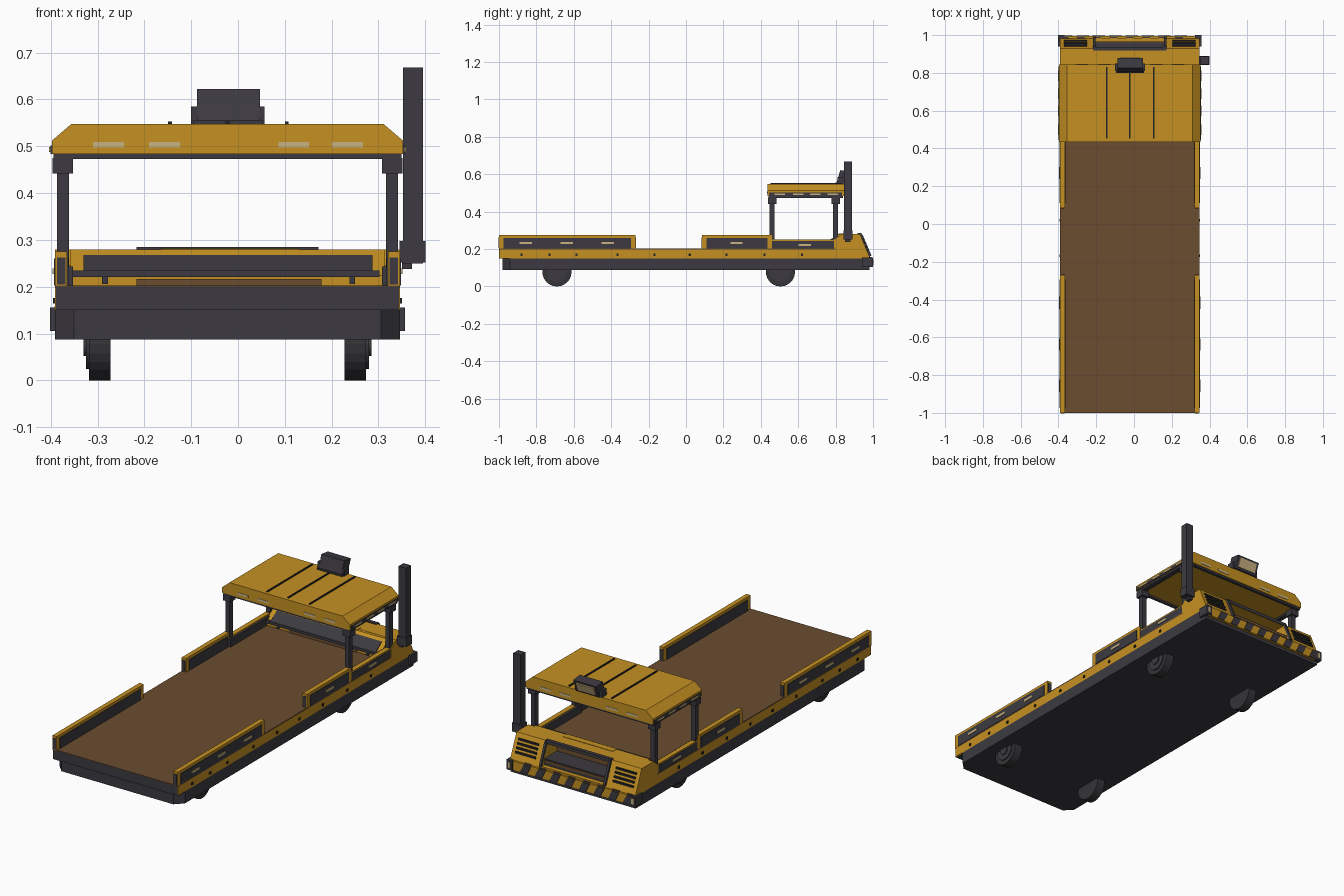
import bpy, bmesh, math
from mathutils import Matrix

if "Cube" in bpy.data.objects:
    bpy.data.objects.remove(bpy.data.objects["Cube"])

CX = -0.0225   # body centre line


def mat(name, rgb):
    m = bpy.data.materials.new(name)
    m.diffuse_color = (*rgb, 1)
    m.use_nodes = True
    m.node_tree.nodes["Principled BSDF"].inputs["Base Color"].default_value = m.diffuse_color
    return m


YELLOW = mat("yellow_paint", (0.56, 0.28, 0.016))
DARK = mat("dark_metal", (0.045, 0.042, 0.052))
BROWN = mat("brown_deck", (0.145, 0.073, 0.028))
BEIGE = mat("beige_reflector", (0.58, 0.45, 0.22))
BLACK = mat("black_slot", (0.018, 0.018, 0.02))
TYRE = mat("tyre_rubber", (0.035, 0.034, 0.039))


def finish(name, bm, m):
    bmesh.ops.recalc_face_normals(bm, faces=bm.faces)
    me = bpy.data.meshes.new(name)
    bm.to_mesh(me)
    bm.free()
    me.materials.append(m)
    ob = bpy.data.objects.new(name, me)
    bpy.context.collection.objects.link(ob)
    return ob


def box(name, x, y, z, m, tilt=0):
    """Box from (min, max) pairs, optionally tilted about its own x axis."""
    bm = bmesh.new()
    bmesh.ops.create_cube(bm, size=1)
    size = [b - a for a, b in (x, y, z)]
    mid = [(a + b) / 2 for a, b in (x, y, z)]
    bmesh.ops.transform(bm, verts=bm.verts, matrix=Matrix.Translation(mid)
                        @ Matrix.Rotation(tilt, 4, 'X') @ Matrix.Diagonal((*size, 1)))
    return finish(name, bm, m)


def sides(name, x, y, z, m):
    """Box given by distance from the centre line, on both sides."""
    for tag, s in (("left", -1), ("right", 1)):
        a, b = sorted((CX + s * x[0], CX + s * x[1]))
        box(f"{name}_{tag}", (a, b), y, z, m)


def prism(name, pts, axis, lo, hi, m):
    """Extrude a profile along an axis: X takes (y,z), Y takes (x,z), Z takes (x,y)."""
    def put(p, t):
        return {'X': (t, *p), 'Y': (p[0], t, p[1]), 'Z': (*p, t)}[axis]
    bm = bmesh.new()
    a = [bm.verts.new(put(p, lo)) for p in pts]
    b = [bm.verts.new(put(p, hi)) for p in pts]
    bm.faces.new(a)
    bm.faces.new(b[::-1])
    for i in range(len(pts)):
        j = (i + 1) % len(pts)
        bm.faces.new((a[i], a[j], b[j], b[i]))
    return finish(name, bm, m)


def cylinder(name, x, y, z, r, m, n=24):
    pts = [(y + r * math.cos(2 * math.pi * i / n), z + r * math.sin(2 * math.pi * i / n))
           for i in range(n)]
    return prism(name, pts, 'X', x[0], x[1], m)


# Chassis, deck and side strips
prism("chassis", [(CX - .328, -.98), (CX + .328, -.98), (CX + .368, -.94), (CX + .368, .98),
                  (CX - .368, .98), (CX - .368, -.94)], 'Z', .087, .15, DARK)
box("body_frame", (CX - .36, CX + .36), (-.995, .96), (.15, .198), DARK)
sides("side_strip", (.355, .368), (-.997, .96), (.15, .197), YELLOW)
box("front_plate", (CX - .366, CX + .366), (-1, -.99), (.15, .2), DARK)
box("deck", (CX - .368, CX + .368), (-1, .80), (.197, .203), BROWN)
for y in (-.88, -.73, -.585, -.366, -.168, .02, .217, .42, .62):
    sides("strip_bolt", (.366, .373), (y - .006, y + .006), (.164, .176), BLACK)

# Wheels with stepped hubs
for y in (-.69, .505):
    for s in (-1, 1):
        for tag, inner, outer, r, m in (("tyre", .25, .296, .078, TYRE),
                                        ("rim", .29, .302, .054, DARK),
                                        ("hub", .29, .308, .026, DARK)):
            a, b = sorted((CX + s * inner, CX + s * outer))
            cylinder(f"wheel_{tag}", (a, b), y, .078, r, m)

# Side walls: yellow frame, dark panels, beige reflectors
for a, b, marks in ((-1, -.27, (-.857, -.638, -.418)), (.085, .46, (.27,))):
    sides("wall_frame", (.343, .368), (a, b), (.2, .275), YELLOW)
    sides("wall_outer_panel", (.366, .371), (a + .025, b - .025), (.203, .26), DARK)
    sides("wall_inner_panel", (.34, .345), (a + .025, b - .025), (.203, .26), DARK)
    sides("wall_end_panel", (.346, .364), (a - .003, b + .003), (.205, .262), DARK)
    for y in marks:
        sides("wall_reflector", (.369, .374), (y - .033, y + .033), (.227, .239), BEIGE)
sides("cab_sill", (.33, .367), (.44, .82), (.2, .243), DARK)
sides("cab_sill_cap", (.34, .366), (.44, .82), (.243, .25), YELLOW)
sides("sill_reflector", (.365, .370), (.602, .668), (.217, .228), BEIGE)

# Cab posts and brackets
for y in (.46, .80):
    sides("cab_post", (.339, .364), (y - .014, y + .014), (.24, .475), DARK)
    sides("post_bracket", (.33, .374), (y - .021, y + .024), (.442, .475), DARK)

# Roof with chamfered sides
prism("roof", [(CX - .375, .483), (CX + .375, .483), (CX + .375, .512), (CX + .333, .548),
               (CX - .333, .548), (CX - .375, .512)], 'Y', .435, .845, YELLOW)
for s in (-1, 1):
    a, b = sorted((CX + s * .372, CX + s * .345))
    box("roof_under_rail", (a, b), (.44, .84), (.473, .484), DARK)
for y in (.44, .825):
    box("roof_cross_rail", (CX - .372, CX + .372), (y, y + .015), (.473, .484), DARK)
sides("roof_side_strip", (.373, .378), (.445, .835), (.484, .502), DARK)
for y in (.50, .60, .69, .785):
    sides("roof_side_reflector", (.376, .381), (y - .028, y + .028), (.488, .498), BEIGE)
for x in (-.277, -.157, .119, .234):
    for y in (.433, .843):
        box("roof_reflector", (x - .033, x + .033), (y, y + .004), (.497, .509), BEIGE)
for x in (-.145, CX, .104):
    box("roof_groove", (x - .004, x + .004), (.452, .832), (.547, .553), BLACK)

# Roof lamp facing backwards
prism("roof_lamp", [(.805, .555), (.855, .548), (.88, .615), (.825, .622)], 'X', -.088, .047, DARK)
box("lamp_lens", (-.074, .033), (.866, .873), (.556, .606), BEIGE, -.36)
for x in (-.100, .045):
    box("lamp_bracket", (x, x + .012), (.81, .85), (.547, .585), DARK)
box("lamp_foot", (-.095, .052), (.80, .845), (.547, .556), DARK)

# Exhaust stack
box("exhaust_stack", (.352, .395), (.845, .887), (.25, .668), DARK)
box("exhaust_collar", (.345, .40), (.842, .89), (.252, .298), DARK)
box("exhaust_foot", (.35, .372), (.85, .88), (.238, .255), DARK)

# Engine cover: two sloped blocks, a hood bridge and a brown recess
profile = [(.79, .15), (.79, .245), (.83, .28), (.93, .28), (.985, .15)]
for tag, a, b in (("left", CX - .368, -.205), ("right", .16, CX + .368)):
    prism(f"engine_cover_{tag}", profile, 'X', a, b, YELLOW)
prism("hood_bridge", [(.82, .266), (.83, .28), (.93, .28), (.936, .266)], 'X', -.205, .16, YELLOW)
box("recess_wall", (-.205, .16), (.845, .855), (.19, .268), BROWN)
box("recess_floor", (-.205, .16), (.80, .965), (.18, .192), BROWN)
box("recess_sill", (-.205, .16), (.95, .984), (.15, .165), YELLOW)
box("recess_lintel", (-.217, .172), (.918, .938), (.268, .285), DARK)
SLOPE = math.atan2(.055, .13)
for x in (-.217, .16):
    box("recess_jamb", (x, x + .012), (.956, .968), (.158, .282), DARK, SLOPE)

# Grille slats on the sloped back
for i in range(4):
    z = .192 + i * .02
    y = .93 + (.28 - z) * .055 / .13
    for x in (-.31, .265):
        box("grille_slat", (x - .06, x + .06), (y - .008, y + .006), (z - .005, z + .005), BLACK)

# Dashboard facing the deck
prism("dashboard", [(.745, .2), (.745, .224), (.815, .279), (.85, .279), (.85, .2)], 'X',
      CX - .335, CX + .335, YELLOW)
prism("dash_panel", [(.742, .232), (.745, .228), (.803, .264), (.798, .268)], 'X',
      -.33, .287, DARK)
box("dash_bar", (-.36, .302), (.732, .748), (.221, .235), DARK)
box("dash_kick_panel", (-.217, .178), (.740, .747), (.2, .217), BROWN)
box("dash_top_plate", (-.165, .13), (.815, .85), (.277, .282), YELLOW)
for x in (-.284, .244):
    box("dash_latch", (x - .006, x + .006), (.736, .747), (.206, .222), DARK)

# Striped rear bumper with dark corner blocks
box("bumper", (CX - .36, CX + .36), (.955, .994), (.105, .155), YELLOW)
for i in range(8):
    x = CX - .325 + i * .0865
    prism("bumper_stripe", [(x - .02, .106), (x + .022, .106), (x - .002, .154), (x - .044, .154)],
          'Y', .993, .998, DARK)
    prism("bumper_top_stripe", [(x - .044, .992), (x - .002, .992), (x + .02, .957),
                                (x - .022, .957)], 'Z', .154, .158, DARK)
sides("bumper_corner", (.345, .379), (.94, 1.0), (.105, .156), DARK)
sides("corner_marker", (.355, .369), (.997, 1.0015), (.116, .145), BEIGE)
